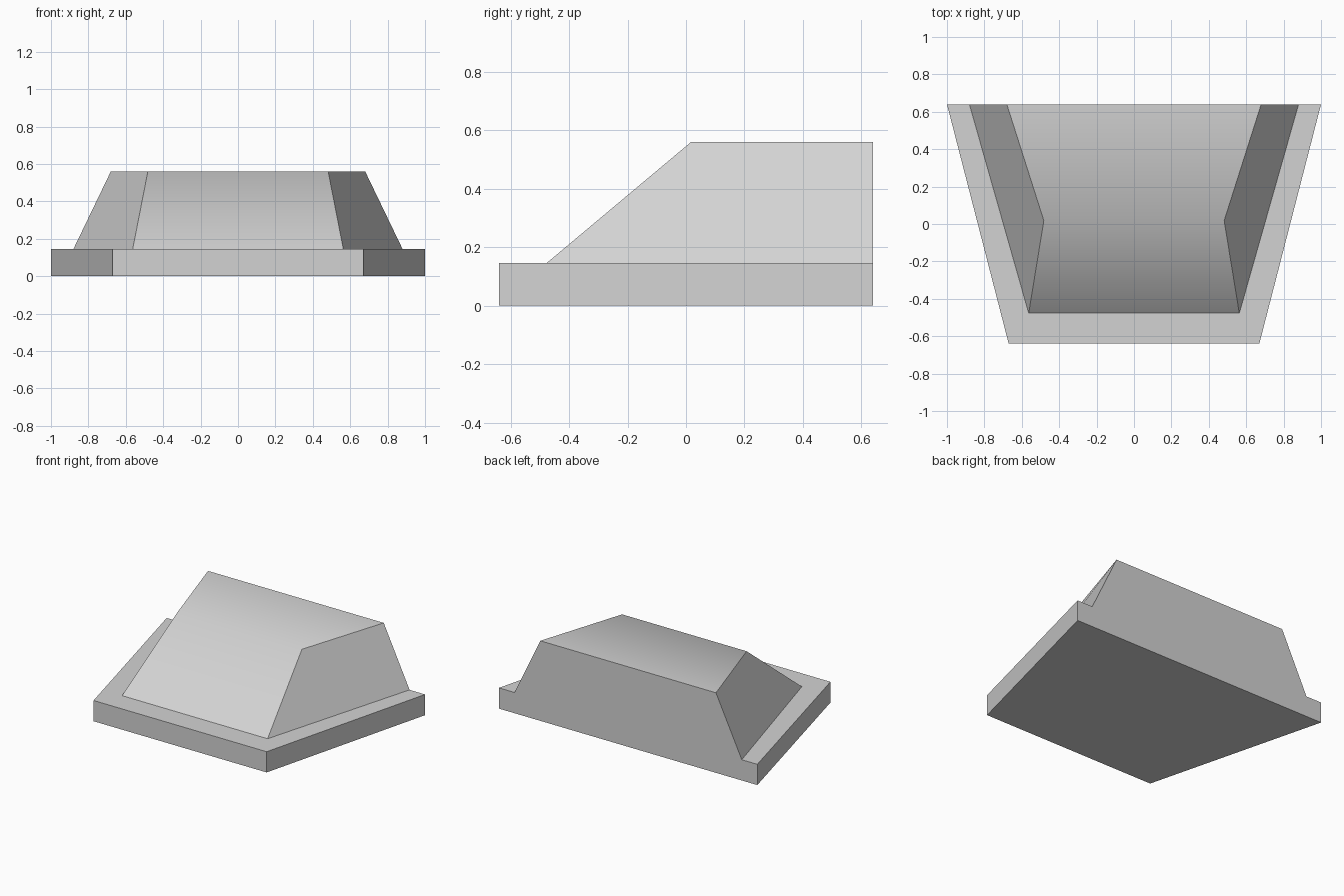
import bpy
import math

cube = bpy.data.objects.get("Cube")
if cube:
    bpy.data.objects.remove(cube, do_unlink=True)

grey = bpy.data.materials.new("light_grey")
grey.use_nodes = True
colour = (0.65, 0.65, 0.65, 1)
grey.diffuse_color = colour
grey.node_tree.nodes["Principled BSDF"].inputs["Base Color"].default_value = colour

BACK = 0.64


def trapezoid(front_half, front_y, back_half, z):
    """Four corners of a level outline, mirrored about x = 0."""
    return [(-front_half, front_y, z), (front_half, front_y, z),
            (back_half, BACK, z), (-back_half, BACK, z)]


def loft(name, bottom, top):
    """Closed solid between two outlines with equal corner counts."""
    n = len(bottom)
    sides = [(i, (i + 1) % n, (i + 1) % n + n, i + n) for i in range(n)]
    caps = [tuple(reversed(range(n))), tuple(range(n, 2 * n))]
    mesh = bpy.data.meshes.new(name)
    mesh.from_pydata(bottom + top, [], sides + caps)
    mesh.materials.append(grey)
    obj = bpy.data.objects.new(name, mesh)
    bpy.context.collection.objects.link(obj)
    bpy.ops.object.select_all(action="DESELECT")
    obj.select_set(True)
    bpy.context.view_layer.objects.active = obj
    # the gentle fold between sloping front and roof stays smooth
    bpy.ops.object.shade_smooth_by_angle(angle=math.radians(45))
    return obj


# flat base slab
loft("base_slab",
     trapezoid(0.67, -BACK, 1.0, 0),
     trapezoid(0.67, -BACK, 1.0, 0.145))

# tapered block with sloping front, flush with the slab at the back
loft("sloped_block",
     trapezoid(0.563, -0.477, 0.88, 0.145),
     trapezoid(0.482, 0.018, 0.68, 0.56))
